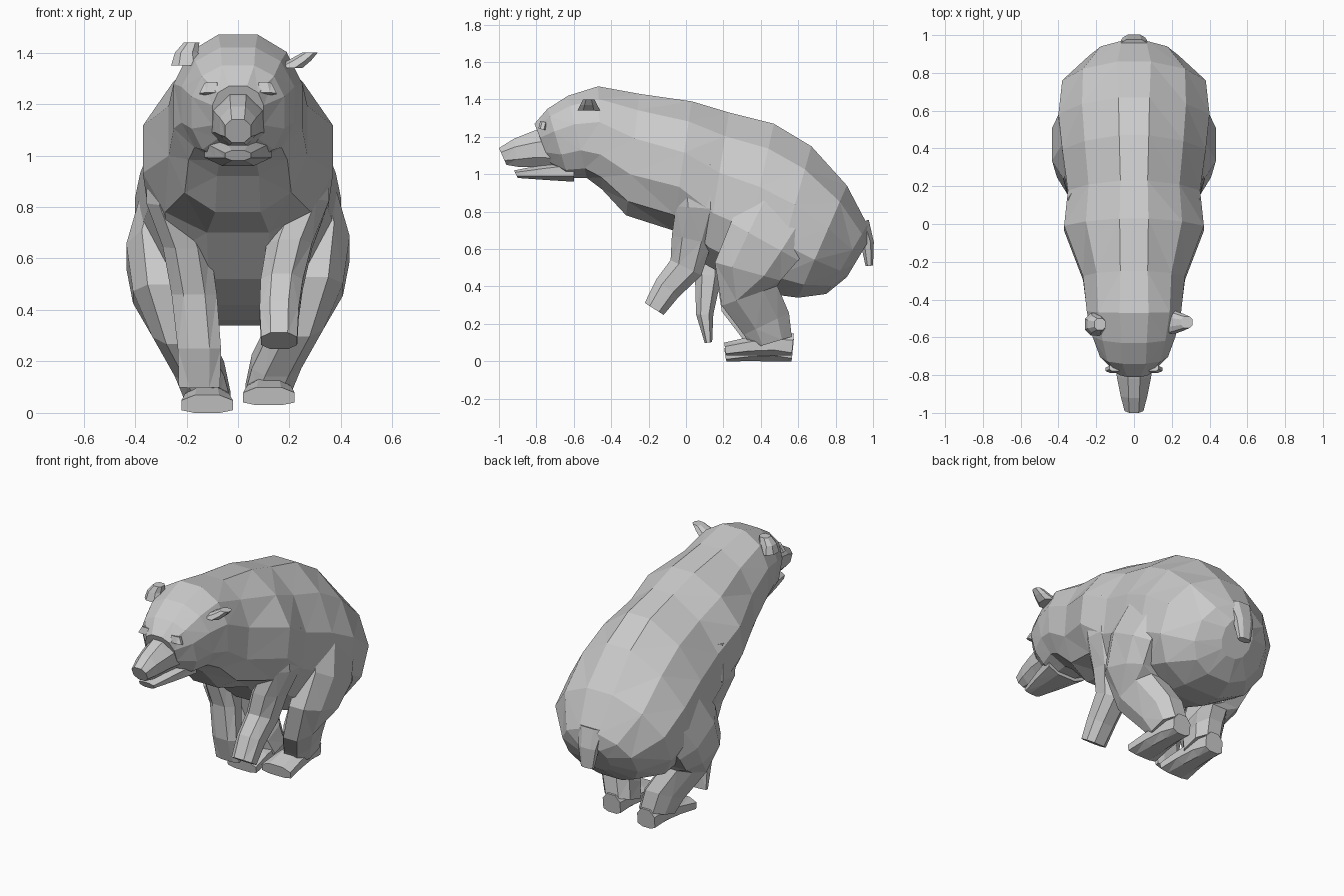
import bpy, bmesh
from math import sin, cos, pi, copysign
from mathutils import Vector

if "Cube" in bpy.data.objects:
    bpy.data.objects.remove(bpy.data.objects["Cube"])

fur = bpy.data.materials.new("grey_fur")
fur.use_nodes = True
grey = (.6, .6, .6, 1)
fur.diffuse_color = grey
fur.node_tree.nodes["Principled BSDF"].inputs["Base Color"].default_value = grey

RIGHT = Vector((1, 0, 0))


def shaped(value, power):
    """Signed power: below one squares an oval, above one slopes its sides."""
    return copysign(abs(value) ** power, value)


def ring(centre, across, upward, sides, slope=.8):
    """Oval with a flat top, spanned by two half-axis vectors; slope shapes the upper half."""
    size = cos(pi / sides)
    points = []
    for i in range(sides):
        angle = 2 * pi * (i + .5) / sides
        power = slope if cos(angle) > 0 else .85
        points.append(centre + across * shaped(sin(angle) / size, power)
                      + upward * shaped(cos(angle) / size, power))
    return points


def skin(name, rings):
    """Join rings into a closed, faceted surface."""
    bm = bmesh.new()
    loops = [[bm.verts.new(point) for point in points] for points in rings]
    for a, b in zip(loops, loops[1:]):
        for i in range(len(a)):
            bm.faces.new((a[i - 1], a[i], b[i], b[i - 1]))
    bmesh.ops.triangulate(bm, faces=bm.faces[:])
    bm.faces.new(loops[0])
    bm.faces.new(loops[-1])
    bmesh.ops.recalc_face_normals(bm, faces=bm.faces)
    mesh = bpy.data.meshes.new(name)
    bm.to_mesh(mesh)
    bm.free()
    mesh.materials.append(fur)
    bpy.context.collection.objects.link(bpy.data.objects.new(name, mesh))


def trunk(name, stations, sides):
    """Symmetric form; a station is top y, z, bottom y, z, half width and slope."""
    rings = []
    for top_y, top_z, low_y, low_z, width, slope in stations:
        top, low = Vector((0, top_y, top_z)), Vector((0, low_y, low_z))
        rings.append(ring((top + low) / 2, RIGHT * width, (top - low) / 2, sides, slope))
    skin(name, rings)


def limb(name, path, width, depth, side=1, drop=0, floor=None):
    """Tube along a path; width and depth taper from first to last value."""
    points = [Vector((x * side, y, z - drop)) for x, y, z in path]
    last = len(points) - 1
    rings = []
    for i, centre in enumerate(points):
        along = points[min(i + 1, last)] - points[max(i - 1, 0)]
        along.x = 0
        normal = RIGHT.cross(along.normalized())
        t = i / last
        across = RIGHT * (width[0] + (width[1] - width[0]) * t)
        upward = normal * (depth[0] + (depth[1] - depth[0]) * t)
        rings.append(ring(centre, across, upward, 8))
    if floor is not None:
        # Press the underside into a flat sole
        for point in sum(rings, []):
            point.z = max(point.z, floor)
    skin(name, rings)


# Head, neck, shoulders, belly and rump
trunk("body", [
    (-.81, 1.27, -.72, 1.04, .1, .8),
    (-.74, 1.35, -.63, .98, .18, .8),
    (-.63, 1.42, -.53, .98, .22, .9),
    (-.47, 1.47, -.45, .92, .25, .9),
    (-.25, 1.43, -.32, .78, .27, 1),
    (.03, 1.39, -.07, .7, .37, 1.2),
    (.23, 1.33, .1, .52, .35, 1.2),
    (.47, 1.27, .28, .42, .38, 1.2),
    (.67, 1.15, .45, .36, .4, 1.2),
    (.86, .94, .6, .34, .38, 1.1),
    (.97, .73, .75, .36, .24, 1),
    (.98, .65, .86, .45, .1, 1)], sides=12)

# Muzzle above an open mouth, with the thin jaw below
trunk("muzzle", [
    (-.7, 1.27, -.66, 1.02, .11, 1.2),
    (-.82, 1.23, -.8, 1.04, .09, 1.2),
    (-.92, 1.19, -.9, 1.04, .07, 1),
    (-1, 1.14, -.96, 1.05, .05, .8)], sides=8)
trunk("lower_jaw", [
    (-.6, 1.08, -.6, .96, .13, .8),
    (-.77, 1.05, -.76, .97, .09, .8),
    (-.92, 1.02, -.9, .98, .05, .8)], sides=8)

# Ears, the left one drooping outward
limb("left_ear", [(.19, -.52, 1.34), (.24, -.52, 1.37), (.28, -.52, 1.4)],
     width=(.06, .03), depth=(.06, .03))
limb("right_ear", [(-.2, -.53, 1.35), (-.2, -.53, 1.4), (-.18, -.53, 1.44)],
     width=(.06, .03), depth=(.06, .03))

# Front legs: the left reaches forward, the right swings back
limb("left_front_leg", [
    (.25, .06, 1.05), (.26, .07, .82), (.2, .03, .65), (.17, 0, .5),
    (.16, -.1, .39), (.16, -.17, .28)],
     width=(.1, .07), depth=(.14, .06))
limb("right_front_leg", [
    (-.25, .06, 1.05), (-.26, .08, .82), (-.2, .1, .65), (-.17, .12, .46),
    (-.15, .1, .25), (-.15, .12, .1)],
     width=(.1, .08), depth=(.15, .02))

for side, label, drop in ((1, "left", 0), (-1, "right", .03)):
    # Small brow over each eye hollow
    limb(label + "_brow", [(.1, -.76, 1.28), (.1, -.77, 1.24)],
         width=(.03, .05), depth=(.02, .02), side=side)
    # Folded hind leg
    limb(label + "_hind_leg", [
        (.26, .52, .82), (.32, .42, .64), (.3, .33, .48),
        (.23, .34, .35), (.15, .43, .2), (.12, .46, .1)],
         width=(.12, .09), depth=(.23, .11), side=side, drop=drop,
         floor=.03 - drop)
    # Flat-soled foot
    limb(label + "_hind_foot", [
        (.12, .57, .08), (.12, .47, .09), (.12, .34, .08), (.12, .21, .06)],
         width=(.06, .1), depth=(.07, .04), side=side, drop=drop,
         floor=.03 - drop)

# Stubby tail
limb("tail", [(0, .93, .74), (0, .97, .63), (0, .98, .51)],
     width=(.08, .04), depth=(.05, .02))
